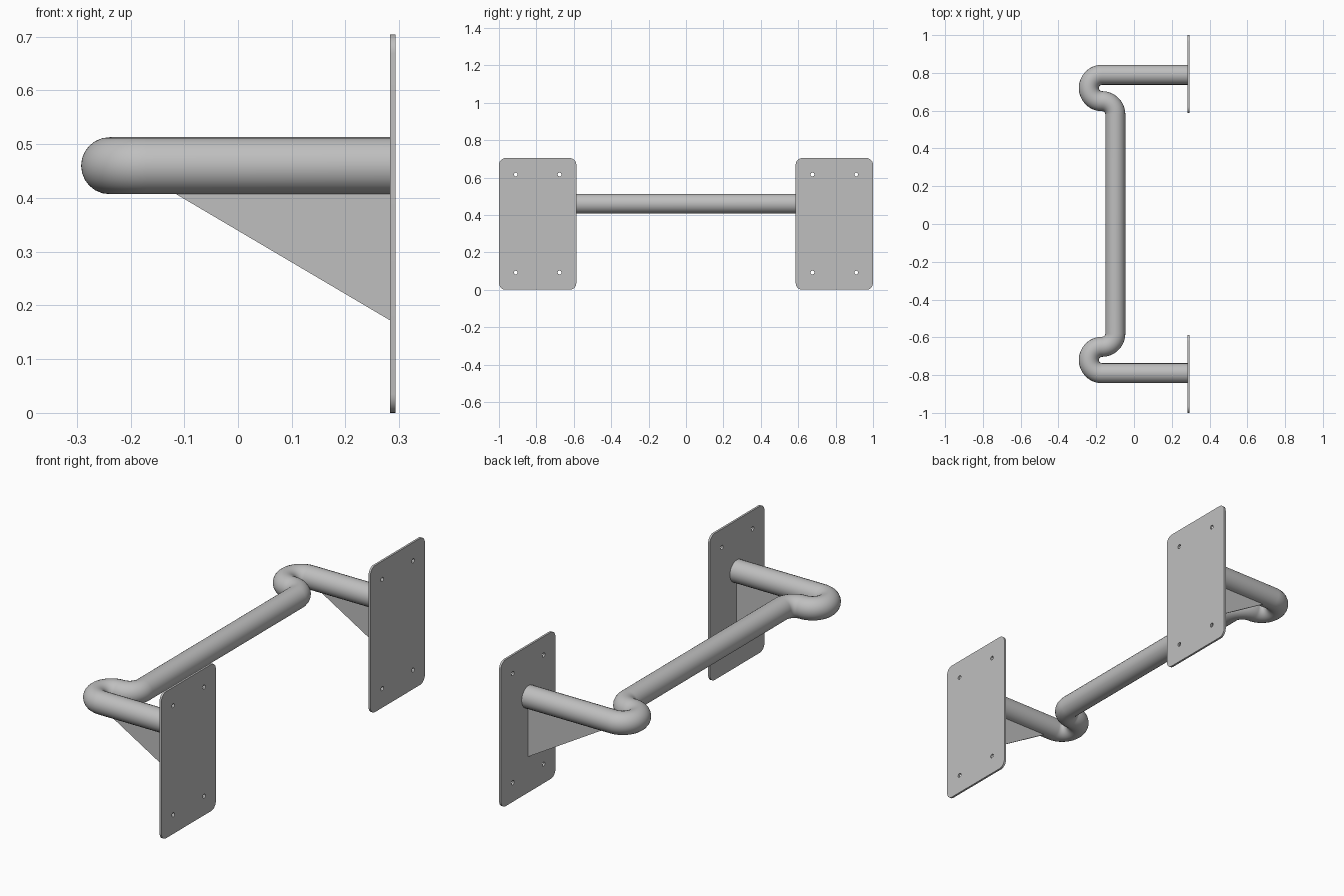
import bpy, bmesh
from math import sin, cos, pi, radians
from mathutils import Matrix

cube = bpy.data.objects.get("Cube")
if cube:
    bpy.data.objects.remove(cube, do_unlink=True)

GREY = (0.52, 0.52, 0.52, 1)
steel = bpy.data.materials.new("grey steel")
steel.use_nodes = True
steel.diffuse_color = GREY
steel.node_tree.nodes["Principled BSDF"].inputs["Base Color"].default_value = GREY

PIPE_R, PIPE_Z, ARM_Y = 0.053, 0.46, 0.79
BEND_R, BEND_X = 0.07, -0.169
PLATE_X, PLATE_T = 0.288, 0.01
PLATE_Y, PLATE_W, PLATE_H = 0.793, 0.413, 0.704


def arc(cx, cy, r, a0, a1, n):
    """Points along an arc, angles in degrees."""
    angles = [radians(a0 + (a1 - a0) * i / n) for i in range(n + 1)]
    return [(cx + r * cos(a), cy + r * sin(a)) for a in angles]


def add_spline(curve, points, cyclic):
    spline = curve.splines.new("POLY")
    spline.points.add(len(points) - 1)
    for p, (x, y) in zip(spline.points, points):
        p.co = (x, y, 0, 1)
    spline.use_cyclic_u = cyclic


def finish(name, data, matrix, smooth=True):
    """Turn a curve or mesh into a clean, coloured mesh object."""
    obj = bpy.data.objects.new(name, data)
    bpy.context.collection.objects.link(obj)
    obj.matrix_world = matrix
    bpy.ops.object.select_all(action="DESELECT")
    obj.select_set(True)
    bpy.context.view_layer.objects.active = obj
    if obj.type == "CURVE":
        bpy.ops.object.convert(target="MESH")
        obj = bpy.context.object
    bm = bmesh.new()
    bm.from_mesh(obj.data)
    bmesh.ops.remove_doubles(bm, verts=bm.verts, dist=0.0001)
    bmesh.ops.recalc_face_normals(bm, faces=bm.faces)
    bm.to_mesh(obj.data)
    bm.free()
    obj.data.materials.clear()
    obj.data.materials.append(steel)
    if smooth:
        bpy.ops.object.shade_smooth_by_angle(angle=radians(35))


# Bent pipe: arm, U bend, return bend, then mirrored along the bar
half = [(PLATE_X, ARM_Y)]
half += arc(BEND_X, ARM_Y - BEND_R, BEND_R, 90, 270, 32)
half += arc(BEND_X, ARM_Y - 3 * BEND_R, BEND_R, 90, 0, 16)[1:]
path = half + [(x, -y) for x, y in reversed(half)]
pipe = bpy.data.curves.new("pipe", "CURVE")
pipe.dimensions = "3D"
pipe.bevel_depth = PIPE_R
pipe.bevel_resolution = 10
pipe.use_fill_caps = True
add_spline(pipe, path, False)
finish("bent_pipe", pipe, Matrix.Translation((0, 0, PIPE_Z)))

# Rounded mounting plate outline with four screw holes
upright = Matrix.Rotation(pi / 2, 4, "Z") @ Matrix.Rotation(pi / 2, 4, "X")
CORNER = 0.035
w, h = PLATE_W / 2 - CORNER, PLATE_H / 2 - CORNER
outline = []
for k, (sx, sy) in enumerate([(1, 1), (-1, 1), (-1, -1), (1, -1)]):
    outline += arc(sx * w, sy * h, CORNER, k * 90, k * 90 + 90, 8)

for side, label in ((-1, "front"), (1, "back")):
    plate = bpy.data.curves.new("plate", "CURVE")
    plate.dimensions = "2D"
    plate.fill_mode = "BOTH"
    plate.extrude = PLATE_T / 2
    add_spline(plate, outline, True)
    for hy in (-0.117, 0.117):
        for hz in (-0.26, 0.264):
            add_spline(plate, arc(hy, hz, 0.01, 0, 360, 16)[:-1], True)
    place = Matrix.Translation((PLATE_X, side * PLATE_Y, PLATE_H / 2))
    finish(label + "_mounting_plate", plate, place @ upright)

    # Thin triangular gusset under the arm
    bm = bmesh.new()
    profile = [(0.285, 0.171), (0.285, 0.43), (-0.154, 0.43)]
    face = bm.faces.new([bm.verts.new((x, -0.003, z)) for x, z in profile])
    grown = bmesh.ops.extrude_face_region(bm, geom=[face])["geom"]
    top = [v for v in grown if isinstance(v, bmesh.types.BMVert)]
    bmesh.ops.translate(bm, verts=top, vec=(0, 0.006, 0))
    gusset = bpy.data.meshes.new("gusset")
    bm.to_mesh(gusset)
    bm.free()
    finish(label + "_gusset", gusset, Matrix.Translation((0, side * ARM_Y, 0)), False)
